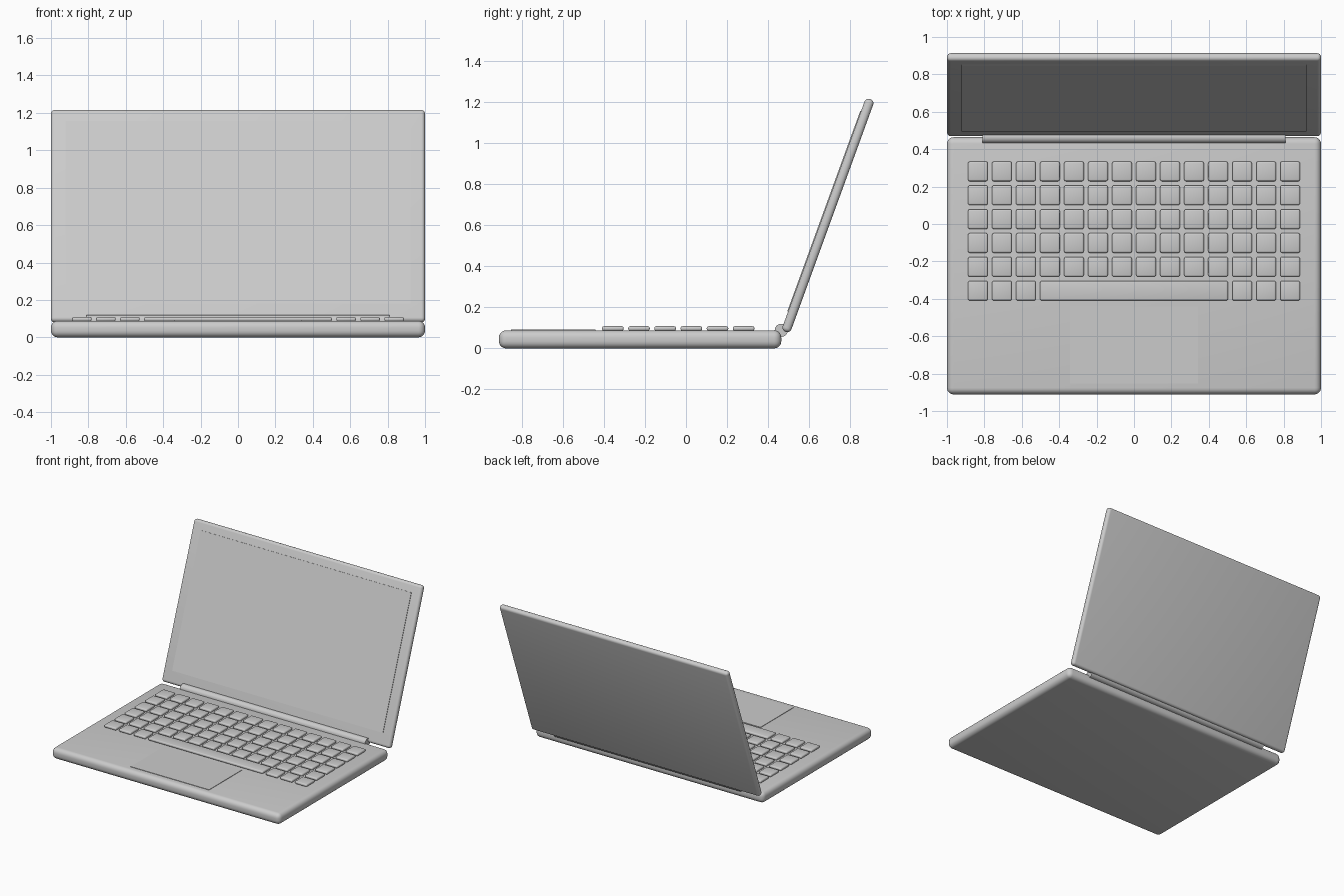
import bpy, math
from mathutils import Matrix, Vector

if "Cube" in bpy.data.objects:
    bpy.data.objects.remove(bpy.data.objects["Cube"])


def box(name, size, loc, bevel, segs=3, matrix=None):
    """Rounded box; optional matrix places it in a tilted frame."""
    bpy.ops.mesh.primitive_cube_add(size=1)
    ob = bpy.context.object
    ob.name = name
    ob.data.transform(Matrix.Translation(Vector(loc)) @ Matrix.Diagonal((*size, 1)))
    if matrix:
        ob.matrix_world = matrix
    if bevel:
        m = ob.modifiers.new("Bevel", 'BEVEL')
        m.width = bevel
        m.segments = segs
        bpy.ops.object.modifier_apply(modifier=m.name)
    bpy.ops.object.shade_smooth_by_angle(angle=math.radians(35))
    return ob


# Base body
BASE_TOP = 0.088
box("base", (2.0, 1.375, BASE_TOP), (0, -0.2235, BASE_TOP / 2), 0.035, 5)

# Trackpad, barely proud of the deck
box("trackpad", (0.686, 0.41, 0.012), (0, -0.647, 0.0855), 0)

# Keyboard: 14 columns x 6 rows, the bottom row holding the space bar
PITCH, KEY = 0.1284, 0.105
for row in range(6):
    y = 0.281 - row * 0.1275
    for col in range(14):
        if row == 5 and 3 <= col <= 10:
            continue
        x = (col - 6.5) * PITCH
        box(f"key_{row}_{col}", (KEY, KEY, 0.022), (x, y, 0.097), 0.009, 3)
box("space_bar", (7 * PITCH + KEY, KEY, 0.022),
    (0, 0.281 - 5 * 0.1275, 0.097), 0.009, 3)

# Hinge barrel
bpy.ops.mesh.primitive_cylinder_add(vertices=32, radius=0.032, depth=1.62,
                                    location=(0, 0.464, 0.088),
                                    rotation=(0, math.pi / 2, 0))
bpy.context.object.name = "hinge"
bpy.ops.object.shade_smooth_by_angle(angle=math.radians(35))

# Lid leaning back 20 degrees, with the screen panel on its front
tilt = (Matrix.Translation((0, 0.6915, 0.6475))
        @ Matrix.Rotation(math.radians(-20), 4, 'X'))
box("lid", (2.0, 0.045, 1.205), (0, 0, 0), 0.02, 5, tilt)
box("screen", (1.845, 0.012, 1.038), (0, -0.0205, 0.0135), 0, 1, tilt)
